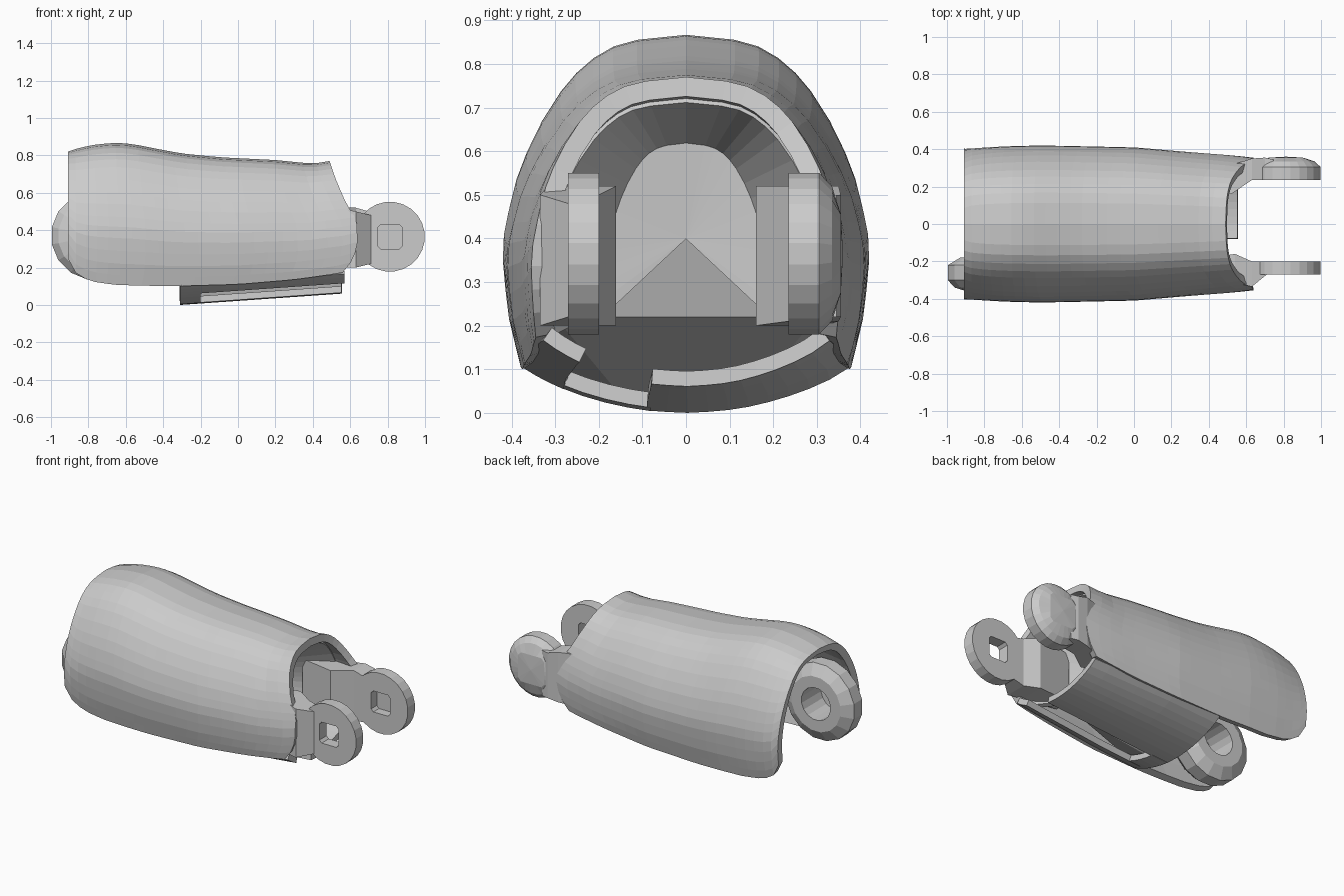
import bpy, bmesh, math

if "Cube" in bpy.data.objects:
    bpy.data.objects.remove(bpy.data.objects["Cube"])


def interp(table, x):
    if x <= table[0][0]:
        return table[0][1]
    for (a, p), (b, q) in zip(table, table[1:]):
        if x <= b:
            return p + (q - p) * (x - a) / (b - a)
    return table[-1][1]


# Flat-shaded mesh object, optionally thickened inwards
def make(name, verts, faces, thickness=0, fix=True):
    me = bpy.data.meshes.new(name)
    me.from_pydata(verts, [], faces)
    ob = bpy.data.objects.new(name, me)
    bpy.context.collection.objects.link(ob)
    bm = bmesh.new()
    bm.from_mesh(me)
    bmesh.ops.remove_doubles(bm, verts=bm.verts, dist=1e-5)
    if fix:
        bmesh.ops.recalc_face_normals(bm, faces=bm.faces)
    bm.to_mesh(me)
    bm.free()
    if thickness:
        mod = ob.modifiers.new("wall", 'SOLIDIFY')
        mod.thickness, mod.offset = thickness, -1
    return ob


def grid_faces(rows, cols, wrap=False):
    last = cols if wrap else cols - 1
    return [(i * cols + j, (i + 1) * cols + j, (i + 1) * cols + (j + 1) % cols, i * cols + (j + 1) % cols)
            for i in range(rows - 1) for j in range(last)]


# Shape curves: roof height, lower edge, half width, front edge and half section
TOP = [(-.91, .82), (-.85, .84), (-.75, .86), (-.65, .867), (-.57, .862), (-.45, .838), (-.3, .81),
       (-.1, .79), (.2, .775), (.4, .755), (.49, .77)]
LOW = [(-.91, .25), (-.885, .19), (-.85, .155), (-.78, .125), (-.65, .107), (-.35, .1), (0, .11),
       (.3, .135), (.55, .17), (.64, .2)]
WIDTH = [(-.91, .403), (-.7, .415), (-.5, .42), (0, .41), (.3, .385), (.5, .37), (.64, .355)]
LIP = [(0, .56), (.08, .61), (.2, .64), (.45, .635), (.55, .6), (.65, .57), (.85, .52), (1, .49)]
HALF = [(0, .9), (.07, .93), (.15, .965), (.24, .985), (.33, 1), (.41, .995), (.48, .97), (.57, .93),
        (.65, .875), (.74, .795), (.83, .69), (.885, .605), (.93, .51), (.965, .4), (.985, .27), (1, 0)]
SECTION = [(n, -1) for n, _ in HALF] + [(n, 1) for n, _ in HALF[-2::-1]]


def skin(x, n, side):
    top, low = interp(TOP, x), interp(LOW, x)
    z = low + (top - low) * n
    return (x, side * interp(WIDTH, x) * interp(HALF, (z - .1) / (top - .1)), z)


# Outer tube, open underneath
STEPS = 22
verts = [skin(-.91 + (interp(LIP, n) + .91) * (i / STEPS) ** 1.15, n, s)
         for i in range(STEPS + 1) for n, s in SECTION]
make("tube_shell", verts, grid_faces(STEPS + 1, len(SECTION)), .045, fix=False)

# Funnel that divides the tube, with a sloping bulkhead down to the bottom plate
verts = []
for x, ky, kz in [(.46, .93, .93), (.2, .52, .65), (.18, 0, 0)]:
    for n, s in SECTION:
        _, y, z = skin(.46, n, s)
        verts.append((x, y * ky, .4 + (z - .4) * kz))
make("inner_partition", verts, grid_faces(3, len(SECTION)), .03)
make("lower_bulkhead", [(.18, -.17, .4), (.18, .17, .4), (.12, .3, .22), (.12, -.3, .22),
                        (-.28, -.33, .1), (-.28, -.15, .04), (-.28, .15, .04), (-.28, .33, .1)],
     [(0, 1, 2, 3), (3, 2, 6, 5), (3, 5, 4), (2, 7, 6)], .03)

# Bottom plate, side sill and rear strut share one curved underside
BELLY = [(0, 0), (.08, .004), (.15, .015), (.21, .03), (.27, .05), (.33, .077), (.375, .105)]


def belly(name, x0, x1, y0, y1, nx=8, ny=10):
    v = []
    for i in range(nx + 1):
        x = x0 + (x1 - x0) * i / nx
        for j in range(ny + 1):
            y = y0 + (y1 - y0) * j / ny
            v.append((x, y * interp(WIDTH, x) / .415, interp(BELLY, abs(y)) + .07 * (x + .31)))
    f = [q[::-1] for q in grid_faces(nx + 1, ny + 1)]
    make(name, v, f, .035, fix=False)


belly("bottom_plate", -.31, .555, -.09, .375)
belly("side_sill", -.31, .57, -.375, -.28, ny=3)
belly("rear_strut", -.31, -.2, -.29, -.08, nx=2, ny=4)


# Round hinge parts, turned around the y axis; small radii give a square hole
def turned(name, cx, cz, profile, square=0, ring=False, sides=24):
    v = []
    for y, r in profile:
        for k in range(sides):
            a = 2 * math.pi * (k + .5) / sides
            c, s = math.cos(a), math.sin(a)
            q = r / max(abs(c), abs(s)) if r < square else r
            v.append((cx + q * c, y, cz + q * s))
    f = grid_faces(len(profile), sides, True)
    if ring:
        b = (len(profile) - 1) * sides
        f += [(b + k, k, (k + 1) % sides, b + (k + 1) % sides) for k in range(sides)]
    make(name, v, f)


turned("hinge_lug_front", .812, .365,
       [(-.2, .065), (-.2, .187), (-.27, .187), (-.27, .065)], .1, True)
turned("hinge_lug_back", .812, .365,
       [(.29, 0), (.29, .065), (.235, .065), (.235, .187), (.305, .187), (.335, .155), (.355, .09), (.36, 0)], .1)
turned("rear_pivot_disc", -.763, .37,
       [(-.18, .1), (-.18, .17), (-.22, .237), (-.3, .237), (-.34, .2), (-.37, .1)], 0, True, 16)


# Arms that blend the lugs into the tube walls
def arm(name, stations):
    v = [p for x, y0, y1, z0, z1 in stations
         for p in ((x, y0, z0), (x, y1, z0), (x, y1, z1), (x, y0, z1))]
    e = 4 * (len(stations) - 1)
    make(name, v, grid_faces(len(stations), 4, True) + [(0, 1, 2, 3), (e, e + 1, e + 2, e + 3)])


arm("hinge_arm_front", [(.3, -.31, -.2, .22, .52), (.54, -.315, -.16, .2, .52), (.63, -.335, -.2, .2, .5),
                        (.71, -.27, -.2, .22, .48), (.745, -.27, -.2, .22, .5)])
arm("hinge_arm_back", [(.3, .2, .31, .22, .52), (.52, .16, .315, .2, .52), (.63, .235, .35, .21, .52),
                       (.7, .235, .355, .22, .5), (.745, .235, .345, .22, .5)])
